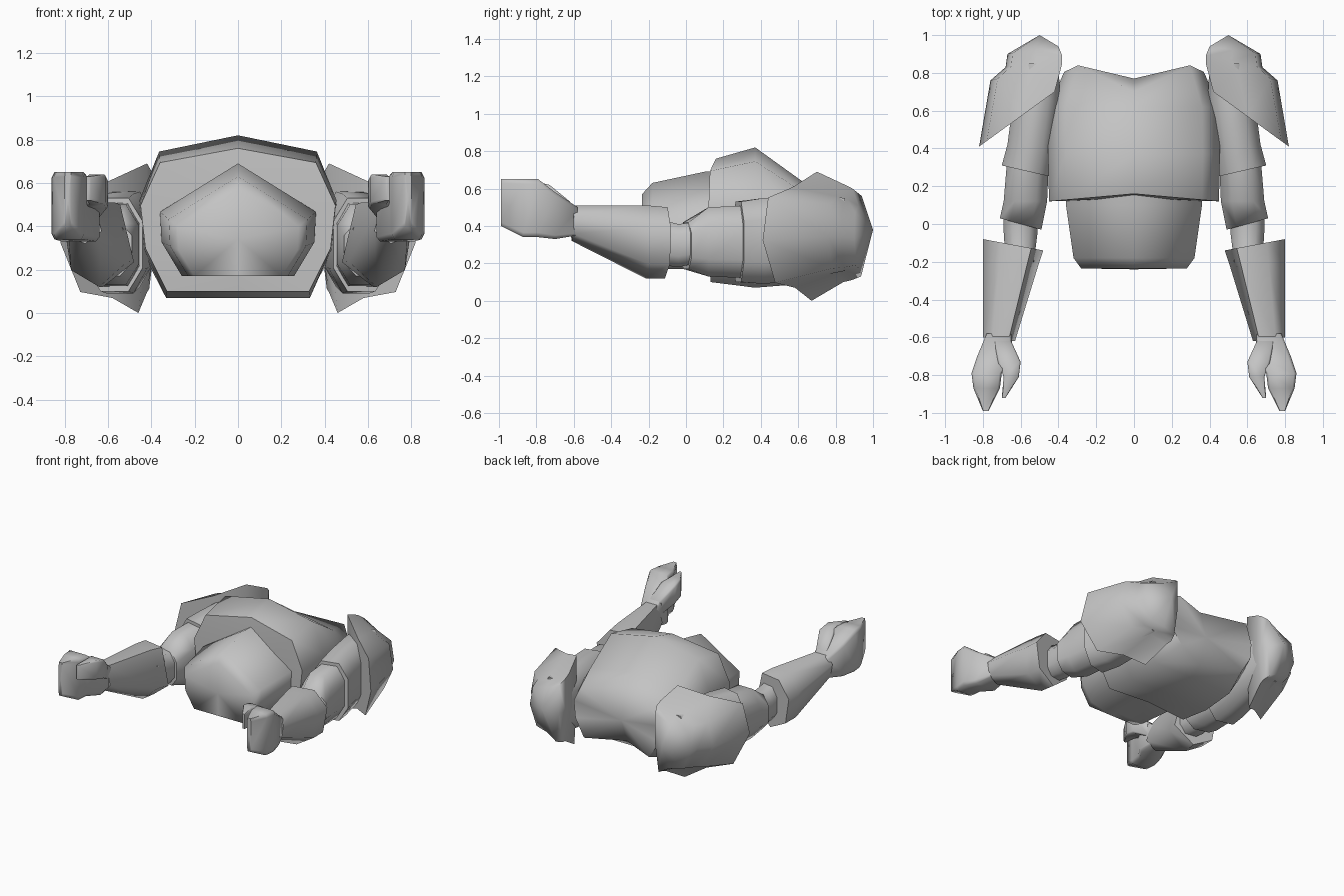
import bpy, bmesh, math
from mathutils import Vector

cube = bpy.data.objects.get("Cube")
if cube:
    bpy.data.objects.remove(cube, do_unlink=True)

grey = bpy.data.materials.new("plain grey")
grey.use_nodes = True
colour = (0.55, 0.55, 0.55, 1)
grey.diffuse_color = colour
grey.node_tree.nodes["Principled BSDF"].inputs["Base Color"].default_value = colour


def symmetric(half):
    """Complete a half section running from top centre to bottom centre."""
    return half + [(-u, v) for u, v in half[-2:0:-1]]


def bevelled(cut):
    """Unit square with its four corners cut off."""
    far = 1 - cut
    return [(cut, 1), (far, 1), (1, far), (1, cut), (far, 0), (cut, 0), (0, cut), (0, far)]


def ring(section, y, inner, outer, bottom, top, slant=0, peak=1):
    """Place a unit section across the y axis; slant moves the outer side along y,
    falling back again beyond the peak."""
    points = []
    for u, v in section:
        shift = slant * (peak - abs(abs(u) - peak))
        points.append(Vector((inner + u * (outer - inner), y + shift, bottom + v * (top - bottom))))
    return points


def loft(name, section, spans, tip=None, side=1):
    """Skin one section through several spans, closing both ends with a fan."""
    rings = [ring(section, *span) for span in spans]
    bm = bmesh.new()
    loops = []
    for points in rings:
        loops.append([bm.verts.new((side * p.x, p.y, p.z)) for p in points])
    count = len(section)
    for near, far in zip(loops, loops[1:]):
        for i in range(count):
            j = (i + 1) % count
            bm.faces.new((near[i], near[j], far[j], far[i]))
    for loop, point in ((loops[0], None), (loops[-1], tip)):
        if point:
            centre = Vector((side * point[0], point[1], point[2]))
        else:
            centre = sum((v.co for v in loop), Vector()) / count
        hub = bm.verts.new(centre)
        for i in range(count):
            bm.faces.new((loop[i], loop[(i + 1) % count], hub))
    bmesh.ops.recalc_face_normals(bm, faces=bm.faces[:])
    mesh = bpy.data.meshes.new(name)
    bm.to_mesh(mesh)
    bm.free()
    mesh.materials.append(grey)
    obj = bpy.data.objects.new(name, mesh)
    bpy.context.collection.objects.link(obj)
    bpy.ops.object.select_all(action='DESELECT')
    obj.select_set(True)
    bpy.context.view_layer.objects.active = obj
    bpy.ops.object.shade_smooth_by_angle(angle=math.radians(65))


# Unit cross-sections
chest_section = symmetric([(0, 1), (.8, .9), (1, .6), (.95, .3), (.73, 0), (0, 0)])
belly_section = symmetric([(0, 1), (1, .57), (.98, .3), (.72, 0), (0, 0)])
pad_section = [(0, 1), (.45, .88), (.9, .8), (1, .47), (.77, .14), (.4, .1), (.1, 0), (0, .5)]
forearm_section = [(.2, 1), (.7, 1), (1, .7), (.9, .2), (.45, 0), (0, .3)]
limb_section = bevelled(.25)
hand_section = bevelled(.08)

# Chest from the waist edge to the notched neck
loft("chest", chest_section, [
    (.16, 0, .45, .1, .76, -.04),
    (.37, 0, .455, .07, .82),
    (.62, 0, .45, .09, .64),
    (.7, 0, .37, .16, .57, .175, .8),
], tip=(0, .77, .34))

# Abdomen with a blunt rounded end
loft("abdomen", belly_section, [
    (.3, 0, .36, .17, .69),
    (.1, 0, .36, .17, .69),
    (-.18, 0, .32, .17, .63),
    (-.235, 0, .28, .17, .57),
], tip=(0, -.24, .34))

for label, side in (("left", 1), ("right", -1)):
    # Shoulder pad: flared slanting rim, then a stepped, rounded back
    loft(label + "_shoulder_pad", pad_section, [
        (.7, .42, .82, 0, .69, -.29),
        (.85, .38, .76, .1, .62, -.09),
        (.89, .38, .68, .11, .6, -.06),
        (.94, .4, .67, .13, .56, -.04),
    ], tip=(.5, 1, .38), side=side)

    # Short sleeve running under the pad
    loft(label + "_sleeve", limb_section, [
        (.25, .44, .7, .1, .53, .06),
        (.42, .42, .67, .09, .55),
        (.65, .39, .64, .12, .56),
        (.85, .4, .6, .16, .55),
    ], side=side)

    # Upper arm
    loft(label + "_upper_arm", limb_section, [
        (.36, .45, .67, .12, .51),
        (.12, .46, .69, .13, .5),
        (-.03, .49, .71, .17, .42, .06),
    ], side=side)

    # Elbow joint
    loft(label + "_elbow", limb_section, [
        (.05, .52, .69, .2, .42),
        (-.04, .51, .69, .18, .41),
        (-.2, .53, .68, .2, .45),
    ], side=side)

    # Forearm tapering to the wrist
    loft(label + "_forearm", forearm_section, [
        (-.14, .48, .8, .12, .5, .06),
        (-.23, .51, .8, .12, .51, .03),
        (-.62, .63, .8, .32, .51, .02),
    ], side=side)

    # Upright hand with the fingers together
    loft(label + "_hand", hand_section, [
        (-.58, .65, .78, .35, .5),
        (-.7, .64, .83, .33, .58),
        (-.79, .7, .86, .34, .65),
        (-.87, .71, .85, .34, .65),
        (-.99, .77, .8, .4, .65),
    ], side=side)

    # Thumb
    loft(label + "_thumb", hand_section, [
        (-.62, .65, .74, .42, .53),
        (-.73, .6, .72, .48, .62),
        (-.81, .61, .69, .5, .64),
        (-.92, .68, .7, .52, .63),
    ], side=side)
